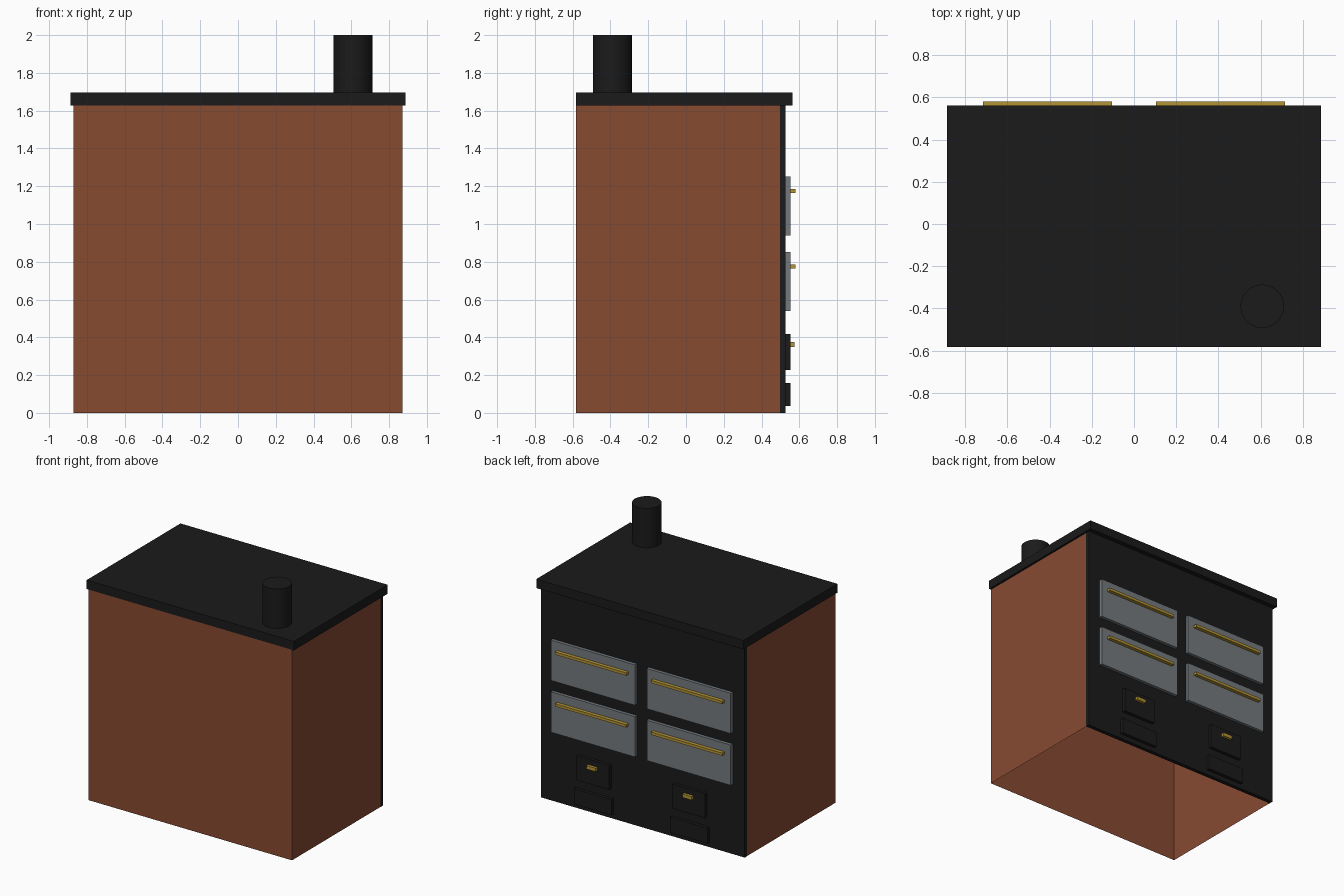
import bpy
import bmesh

if "Cube" in bpy.data.objects:
    bpy.data.objects.remove(bpy.data.objects["Cube"])


def material(name, rgb):
    m = bpy.data.materials.new(name)
    m.diffuse_color = (*rgb, 1.0)
    m.use_nodes = True
    m.node_tree.nodes["Principled BSDF"].inputs["Base Color"].default_value = m.diffuse_color
    return m


BRICK = material("brick red", (0.245, 0.069, 0.031))
IRON = material("cast iron black", (0.0105, 0.0105, 0.0105))
STEEL = material("steel grey", (0.175, 0.195, 0.21))
BRASS = material("brass", (0.45, 0.295, 0.035))


def box(name, x, y, z, mat, open_bottom=False):
    """Box given as (min, max) on every axis."""
    bpy.ops.mesh.primitive_cube_add(size=1)
    ob = bpy.context.object
    ob.name = name
    for v in ob.data.vertices:
        v.co = [r[0] if c < 0 else r[1] for c, r in zip(v.co, (x, y, z))]
    if open_bottom:
        bm = bmesh.new()
        bm.from_mesh(ob.data)
        bm.normal_update()
        down = [f for f in bm.faces if f.normal.z < -0.5]
        bmesh.ops.delete(bm, geom=down, context='FACES_ONLY')
        bm.to_mesh(ob.data)
        bm.free()
    ob.data.materials.append(mat)
    return ob


# Brick shell (open underneath), iron face plate and iron top
box("brick_body", (-0.87, 0.87), (-0.583, 0.497), (0, 1.627), BRICK, open_bottom=True)
box("face_plate", (-0.871, 0.871), (0.497, 0.527), (0, 1.627), IRON)
box("top_slab", (-0.886, 0.886), (-0.583, 0.563), (1.627, 1.696), IRON)

# Flue pipe
bpy.ops.mesh.primitive_cylinder_add(vertices=32, radius=0.103, depth=0.32,
                                    location=(0.608, -0.39, 1.84))
flue = bpy.context.object
flue.name = "flue_pipe"
flue.data.materials.append(IRON)
bpy.ops.object.shade_smooth_by_angle()

# Two identical columns of doors
for side, cx in (("left", -0.41), ("right", 0.41)):
    def span(half):
        return (cx - half, cx + half)

    # Oven doors with long brass rails
    for level, z0 in (("lower", 0.54), ("upper", 0.94)):
        box(f"{side}_{level}_oven_door", span(0.359), (0.52, 0.552),
            (z0, z0 + 0.312), STEEL)
        box(f"{side}_{level}_oven_handle", span(0.305), (0.55, 0.58),
            (z0 + 0.225, z0 + 0.246), BRASS)
    # Firebox door with small handle, ash door below
    box(f"{side}_firebox_door", span(0.14), (0.52, 0.552), (0.228, 0.418), IRON)
    box(f"{side}_firebox_handle", span(0.04), (0.55, 0.574), (0.349, 0.376), BRASS)
    box(f"{side}_ash_door", span(0.16), (0.52, 0.552), (0.037, 0.157), IRON)
